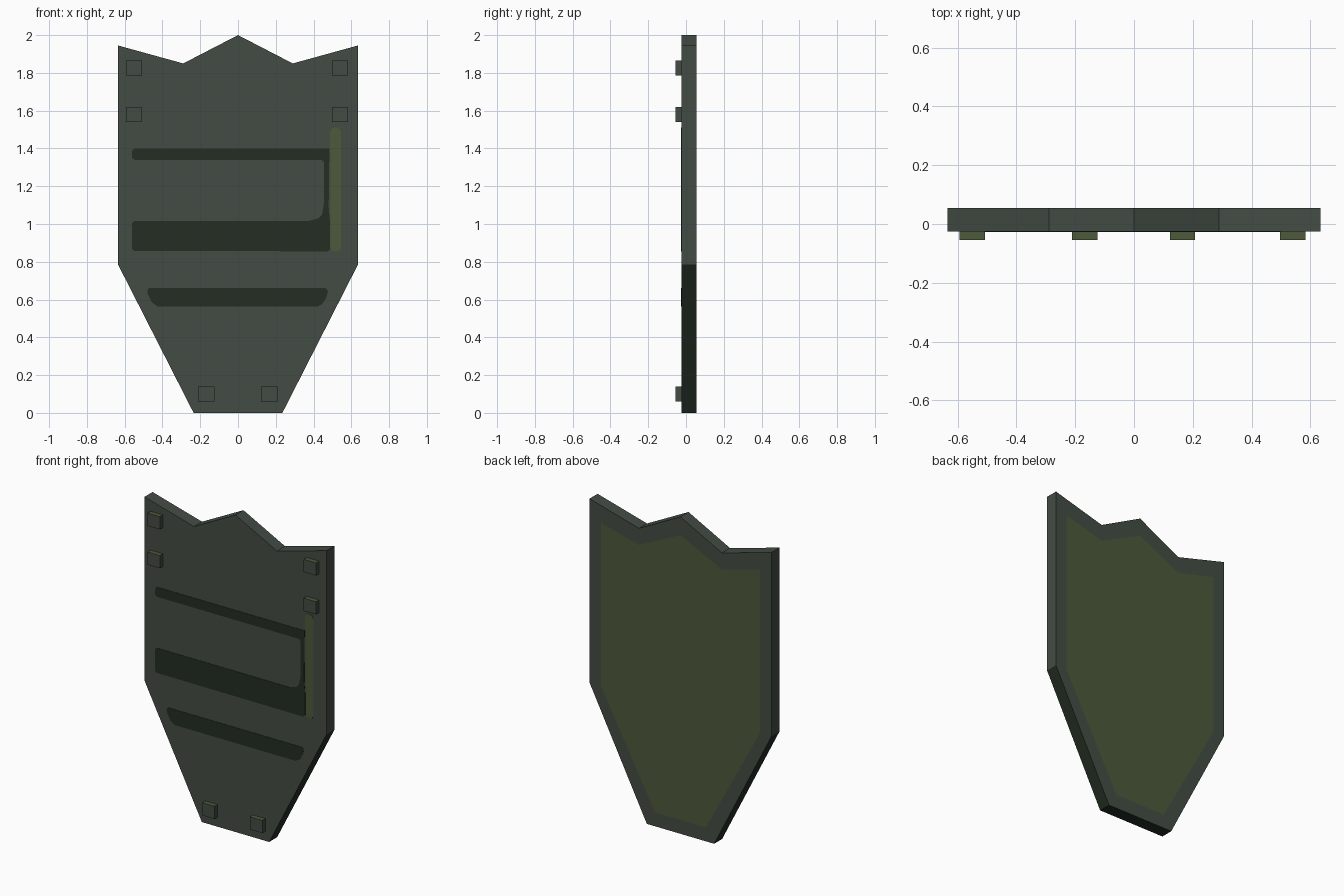
import bpy, bmesh
from mathutils import Vector

if "Cube" in bpy.data.objects:
    bpy.data.objects.remove(bpy.data.objects["Cube"])


def material(name, rgb):
    m = bpy.data.materials.new(name)
    m.diffuse_color = (*rgb, 1)
    m.use_nodes = True
    m.node_tree.nodes["Principled BSDF"].inputs["Base Color"].default_value = m.diffuse_color
    return m


GREY = material("grey green", (0.056, 0.072, 0.058))
OLIVE = material("olive", (0.074, 0.100, 0.044))
DARK = material("dark green", (0.0168, 0.0265, 0.0168))
FRONT, BACK = -0.025, 0.055


def make_object(name, bm, mats):
    bmesh.ops.recalc_face_normals(bm, faces=bm.faces)
    mesh = bpy.data.meshes.new(name)
    for m in mats:
        mesh.materials.append(m)
    bm.to_mesh(mesh)
    bm.free()
    ob = bpy.data.objects.new(name, mesh)
    bpy.context.collection.objects.link(ob)
    return ob


def ring(bm, points, y):
    return [bm.verts.new((x, y, z)) for x, z in points]


def bridge(bm, a, b):
    n = len(a)
    return [bm.faces.new((a[i], a[(i + 1) % n], b[(i + 1) % n], b[i])) for i in range(n)]


def mirrored(half):
    """Close a right-half profile whose first point lies on x = 0."""
    return half + [(-x, z) for x, z in reversed(half[1:])]


# Shield body: outline, rim and flush olive panel on the back
outline = mirrored([(0, 2.0), (0.29, 1.85), (0.635, 1.945), (0.635, 0.785), (0.235, 0)])
panel = mirrored([(0, 1.885), (0.29, 1.745), (0.555, 1.815), (0.555, 0.785), (0.178, 0.088)])
bm = bmesh.new()
front, rim, inner = ring(bm, outline, FRONT), ring(bm, outline, BACK), ring(bm, panel, BACK)
bm.faces.new(front)
sides = bridge(bm, front, rim)
bridge(bm, rim, inner)
bm.faces.new(inner).material_index = 1
bm.normal_update()
for f in sides:
    # slanted lower sides and bottom edge are dark
    if f.calc_center_median().z < 0.7:
        f.material_index = 2
make_object("shield_body", bm, [GREY, OLIVE, DARK])


# Square studs on the front, olive on top
def stud(x, z):
    bm = bmesh.new()
    bmesh.ops.create_cube(bm, size=1)
    for v in bm.verts:
        v.co = Vector((x + v.co.x * 0.086, -0.04 + v.co.y * 0.03, z + v.co.z * 0.08))
    bm.normal_update()
    for f in bm.faces:
        f.material_index = 1 if f.normal.z > 0.5 else 2 if f.normal.z < -0.5 else 0
    make_object("stud", bm, [GREY, OLIVE, DARK])


for z in (1.825, 1.58):
    stud(-0.55, z)
    stud(0.54, z)
stud(-0.168, 0.1)
stud(0.165, 0.1)


# Painted markings as very thin plates on the front
def marking(name, points, mat):
    bm = bmesh.new()
    a, b = ring(bm, points, FRONT + 0.001), ring(bm, points, FRONT - 0.002)
    bm.faces.new(a)
    bm.faces.new(b)
    bridge(bm, a, b)
    make_object(name, bm, [mat])


marking("slot_marking", [
    (-0.55, 1.4), (0.484, 1.4), (0.48, 1.09), (0.488, 1.0), (0.488, 0.868), (0.475, 0.855),
    (-0.55, 0.858), (-0.562, 0.87), (-0.562, 1.002), (-0.55, 1.015), (0.37, 1.015),
    (0.425, 1.03), (0.445, 1.05), (0.455, 1.11), (0.455, 1.325), (0.445, 1.338),
    (-0.545, 1.338), (-0.562, 1.352), (-0.562, 1.385)], DARK)
marking("lower_marking", [
    (-0.47, 0.66), (0.465, 0.66), (0.476, 0.645), (0.468, 0.61), (0.445, 0.575), (0.42, 0.562),
    (-0.425, 0.562), (-0.455, 0.585), (-0.478, 0.63), (-0.48, 0.65)], DARK)
marking("side_marking", [
    (0.488, 1.49), (0.502, 1.512), (0.532, 1.512), (0.546, 1.49), (0.546, 0.88),
    (0.535, 0.858), (0.502, 0.858), (0.49, 0.875)], OLIVE)
